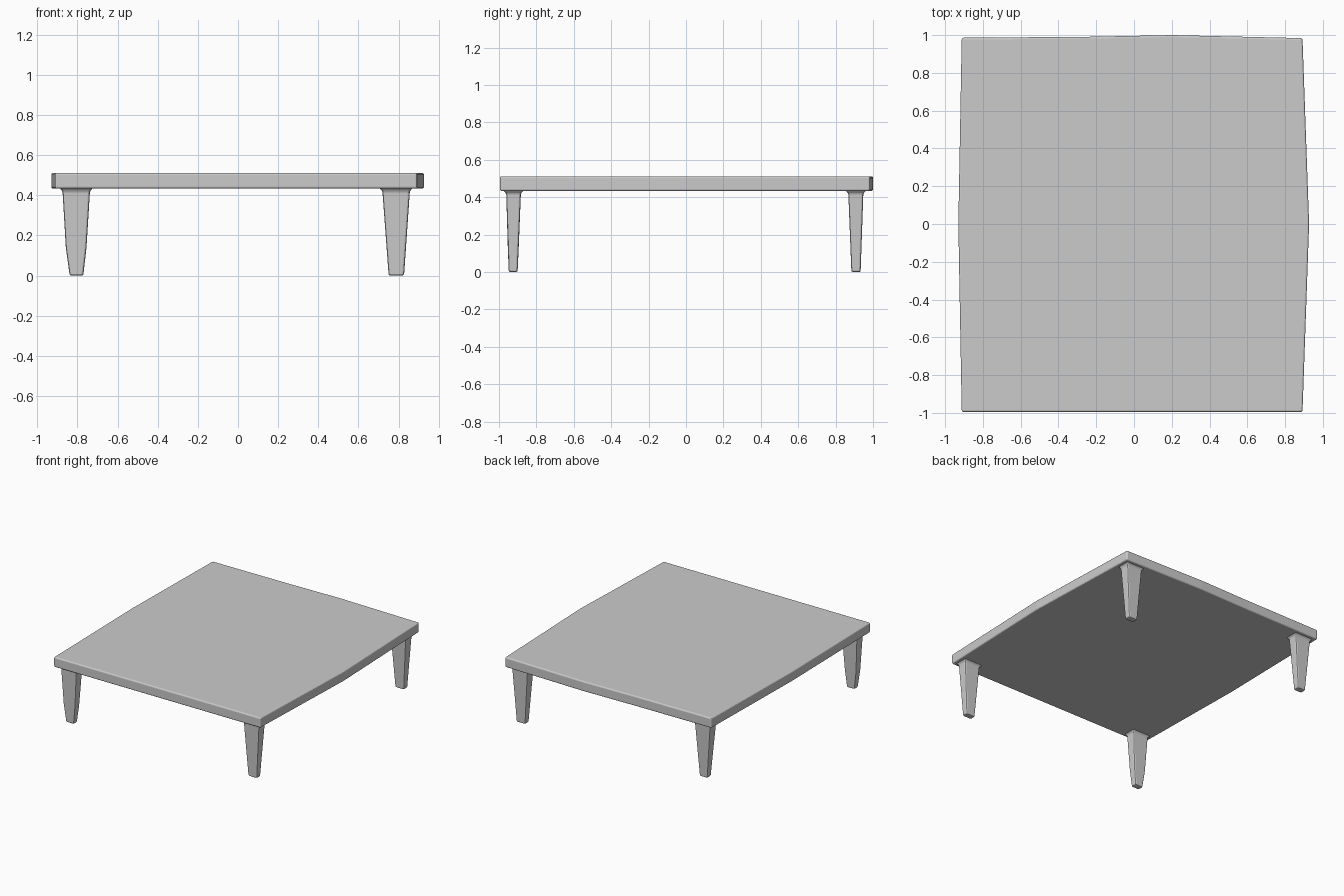
import bpy, bmesh, math

if "Cube" in bpy.data.objects:
    bpy.data.objects.remove(bpy.data.objects["Cube"])


def add_object(name, bm):
    bmesh.ops.recalc_face_normals(bm, faces=bm.faces)
    mesh = bpy.data.meshes.new(name)
    bm.to_mesh(mesh)
    bm.free()
    obj = bpy.data.objects.new(name, mesh)
    bpy.context.collection.objects.link(obj)
    return obj


def rounded_rect(x0, x1, y0, y1, r, steps=3):
    pts = []
    corners = [(x1 - r, y1 - r), (x0 + r, y1 - r), (x0 + r, y0 + r), (x1 - r, y0 + r)]
    for i, (cx, cy) in enumerate(corners):
        for k in range(steps):
            a = math.radians(90 * (i + k / (steps - 1)))
            pts.append((cx + r * math.cos(a), cy + r * math.sin(a)))
    return pts


def make_leg(name, sections):
    # sections: (z, x0, x1, y0, y1), from the foot upwards
    z, x0, x1, y0, y1 = sections[0]
    e = 0.009
    foot = [(0.0, x0 + e, x1 - e, y0 + e, y1 - e),
            (e * 0.3, x0 + e * 0.3, x1 - e * 0.3, y0 + e * 0.3, y1 - e * 0.3),
            (e, x0, x1, y0, y1)]
    z, x0, x1, y0, y1 = sections[-1]
    # small fillet where the leg meets the underside
    flare = [(z + dz, x0 - o, x1 + o, y0 - o, y1 + o)
             for dz, o in ((0.009, 0.004), (SLAB_Z0 - z, 0.012))]
    bm = bmesh.new()
    rings = []
    for z, x0, x1, y0, y1 in foot + sections[1:] + flare:
        rings.append([bm.verts.new((x, y, z))
                      for x, y in rounded_rect(x0, x1, y0, y1, 0.010)])
    bm.faces.new(rings[0])
    for a, b in zip(rings, rings[1:]):
        for i in range(len(a)):
            j = (i + 1) % len(a)
            bm.faces.new((a[i], a[j], b[j], b[i]))
    return add_object(name, bm)


SLAB_Z0, SLAB_Z1 = 0.433, 0.512

# table top: slightly bowed outline, softened edges
outline = [(-0.912, -0.995), (0.892, -0.995), (0.927, 0.0), (0.892, 0.984),
           (0.20, 1.0), (-0.25, 0.991), (-0.912, 0.986), (-0.93, 0.0)]
bm = bmesh.new()
base = bm.faces.new([bm.verts.new((x, y, SLAB_Z0)) for x, y in outline])
ext = bmesh.ops.extrude_face_region(bm, geom=[base], use_keep_orig=True)
for v in ext["geom"]:
    if isinstance(v, bmesh.types.BMVert):
        v.co.z = SLAB_Z1
top = add_object("table_top", bm)
bev = top.modifiers.new("soft_edges", "BEVEL")
bev.width = 0.01
bev.segments = 3
bev.limit_method = "ANGLE"
bev.angle_limit = math.radians(30)

# four tapered legs: (foot x0, x1), (upper x0, x1) per side, likewise for y
sides_x = {"left": ((-0.84, -0.77), (-0.874, -0.738)),
           "right": ((0.75, 0.828), (0.72, 0.856))}
sides_y = {"front": ((-0.948, -0.90), (-0.961, -0.883)),
           "back": ((0.884, 0.934), (0.868, 0.948))}
for sy, (fy, uy) in sides_y.items():
    for sx, (fx, ux) in sides_x.items():
        sections = [(0.0, *fx, *fy), (0.415, *ux, *uy)]
        if (sx, sy) == ("left", "front"):
            # this leg has a bend above the foot
            sections.insert(1, (0.14, -0.858, -0.755, -0.953, -0.894))
        make_leg(f"{sy}_{sx}_leg", sections)
